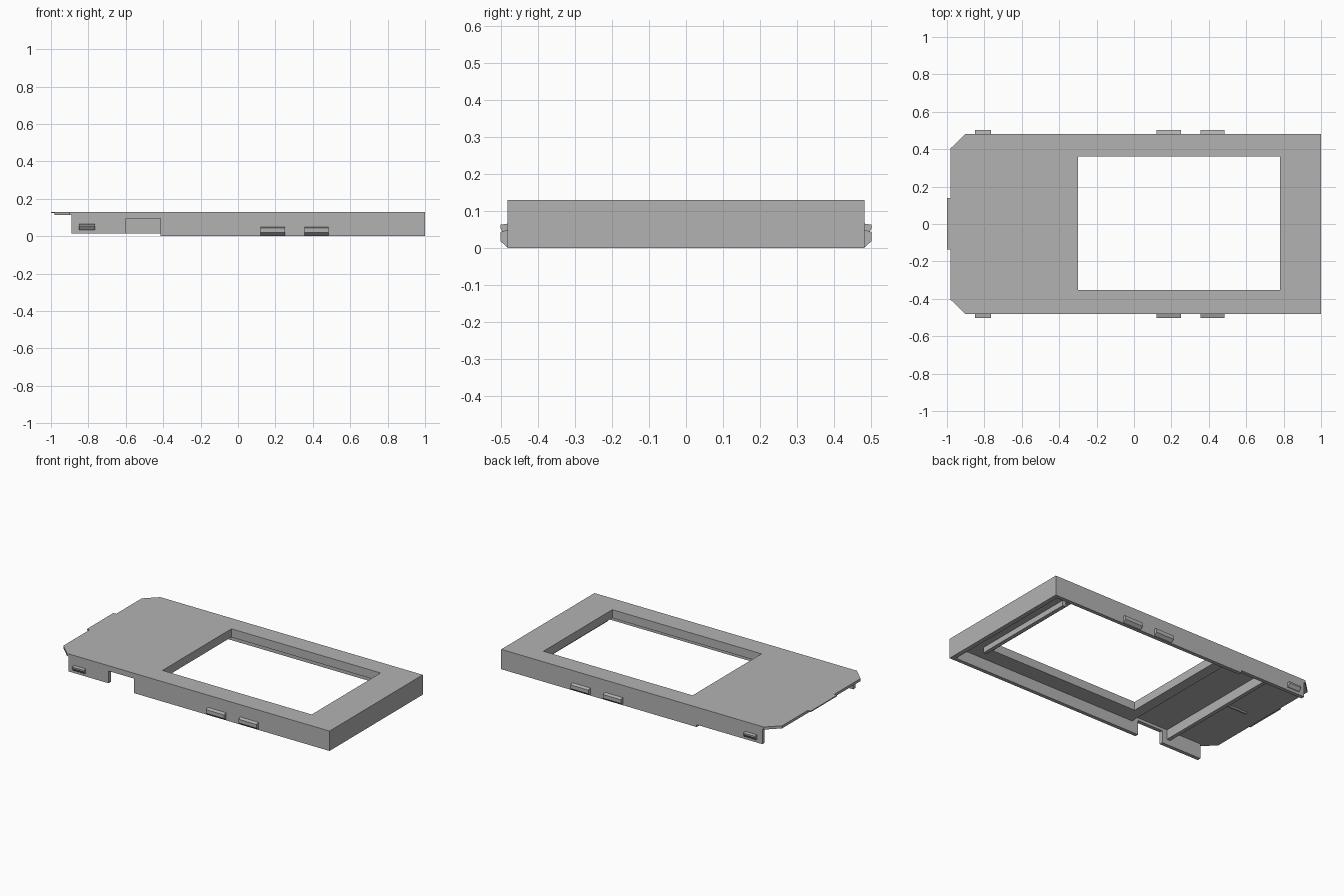
import bpy

old = bpy.data.objects.get("Cube")
if old:
    bpy.data.objects.remove(old, do_unlink=True)

grey = bpy.data.materials.new("plain grey")
grey.use_nodes = True
colour = (0.45, 0.45, 0.45, 1)
grey.diffuse_color = colour
grey.node_tree.nodes["Principled BSDF"].inputs["Base Color"].default_value = colour


def prism(name, outline, axis, low, high):
    """Extrude a 2D outline along x (outline in y, z) or z (outline in x, y)."""
    n = len(outline)
    place = (lambda p, t: (t, *p)) if axis == "x" else (lambda p, t: (*p, t))
    verts = [place(p, t) for t in (low, high) for p in outline]
    faces = [list(range(n))[::-1], list(range(n, 2 * n))]
    faces += [[i, (i + 1) % n, (i + 1) % n + n, i + n] for i in range(n)]
    mesh = bpy.data.meshes.new(name)
    mesh.from_pydata(verts, [], faces)
    mesh.materials.append(grey)
    obj = bpy.data.objects.new(name, mesh)
    bpy.context.collection.objects.link(obj)
    return obj


def box(name, x0, x1, y0, y1, z0, z1):
    return prism(name, [(x0, y0), (x1, y0), (x1, y1), (x0, y1)], "z", z0, z1)


def carve(obj, cutters):
    for cutter in cutters:
        mod = obj.modifiers.new("cut", "BOOLEAN")
        mod.operation = "DIFFERENCE"
        mod.solver = "EXACT"
        mod.object = cutter
    bpy.context.view_layer.update()
    graph = bpy.context.evaluated_depsgraph_get()
    mesh = bpy.data.meshes.new_from_object(obj.evaluated_get(graph))
    obj.modifiers.clear()
    obj.data = mesh
    for cutter in cutters:
        bpy.data.objects.remove(cutter, do_unlink=True)


TOP, SIDE, PLATE = 0.13, 0.482, 0.113

# Bezel shell: chamfered outline, hollowed from below
shell = prism("bezel_shell", [(1, -SIDE), (1, SIDE), (-0.9, SIDE), (-0.98, 0.405),
                              (-0.98, -0.405), (-0.9, -SIDE)], "z", 0, TOP)
carve(shell, [
    box("tongue_cut", -1.2, -0.89, -1, 1, -0.1, PLATE),
    box("rear_cavity", -0.95, -0.37, -0.458, 0.458, -0.1, PLATE),
    box("front_cavity", -0.4, 0.97, -0.458, 0.458, -0.1, 0.075),
    box("window_cut", -0.3, 0.78, -0.352, 0.36, -0.2, 0.3),
    box("side_notch", -0.6, -0.415, -0.6, -0.4, -0.2, 0.095),
    box("wall_step", -1.1, -0.415, -0.7, 0.7, -0.3, 0.015),
])

# End tab and underside ribs
box("end_tab", -1, -0.975, -0.135, 0.14, 0.123, TOP)
box("cross_rib", -0.66, -0.635, -0.46, 0.46, 0.05, 0.115)
box("window_rib", 0.82, 0.845, -0.36, 0.36, 0.04, 0.077)
box("centre_rib", -0.86, -0.65, -0.012, 0.0, 0.103, 0.115)

# Snap clips on both long sides
large = [(0.475, 0.003), (0.484, 0.003), (0.502, 0.019), (0.502, 0.043), (0.475, 0.052)]
small = [(0.475, 0.03), (0.49, 0.036), (0.502, 0.053), (0.502, 0.063), (0.475, 0.067)]
for x0, x1, outline, label in ((0.12, 0.25, large, "middle"), (0.355, 0.485, large, "front"),
                               (-0.85, -0.765, small, "rear")):
    prism(label + "_clip_back", outline, "x", x0, x1)
    mirrored = [(-y, z) for y, z in reversed(outline)]
    prism(label + "_clip_front", mirrored, "x", x0, x1)
